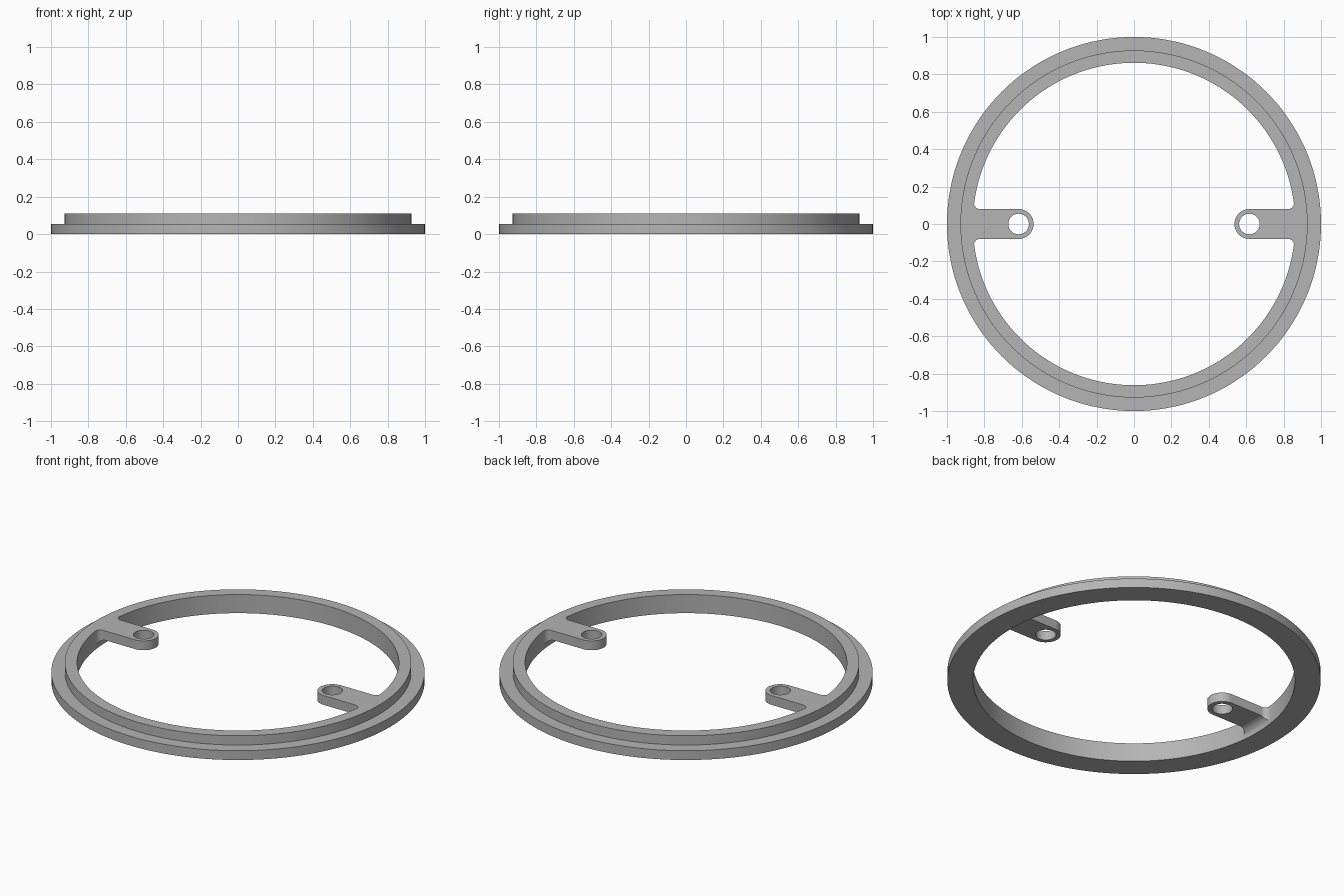
import bpy, bmesh
from math import sin, cos, pi, radians, sqrt, atan2
from mathutils import Matrix

if "Cube" in bpy.data.objects:
    bpy.data.objects.remove(bpy.data.objects["Cube"])

OUTER, STEP, INNER = 1.0, 0.928, 0.862
FLANGE, TOP = 0.055, 0.11
ARM_HALF, HOLE_X, HOLE_R = 0.08, 0.617, 0.055
FILLET, SEGMENTS = 0.03, 144

grey = bpy.data.materials.new("plain grey")
grey.use_nodes = True
grey.diffuse_color = (0.46, 0.46, 0.46, 1)
grey.node_tree.nodes["Principled BSDF"].inputs["Base Color"].default_value = grey.diffuse_color


def finish(bm, name):
    bmesh.ops.recalc_face_normals(bm, faces=bm.faces)
    mesh = bpy.data.meshes.new(name)
    bm.to_mesh(mesh)
    bm.free()
    mesh.materials.append(grey)
    obj = bpy.data.objects.new(name, mesh)
    bpy.context.collection.objects.link(obj)
    return obj


def prism(name, points, direction):
    bm = bmesh.new()
    face = bm.faces.new([bm.verts.new(p) for p in points])
    ext = bmesh.ops.extrude_face_region(bm, geom=[face])["geom"]
    verts = [v for v in ext if isinstance(v, bmesh.types.BMVert)]
    bmesh.ops.translate(bm, verts=verts, vec=direction)
    return finish(bm, name)


def arc(cx, cy, r, start, end, steps):
    angles = [start + (end - start) * i / steps for i in range(steps + 1)]
    return [(cx + r * cos(a), cy + r * sin(a)) for a in angles]


def combine(target, other, operation):
    mod = target.modifiers.new(operation.lower(), "BOOLEAN")
    mod.operation, mod.solver, mod.object = operation, "EXACT", other
    bpy.context.view_layer.objects.active = target
    bpy.ops.object.modifier_apply(modifier=mod.name)
    bpy.data.objects.remove(other)


# Stepped ring, turned from its cross-section
section = [(INNER, 0), (OUTER, 0), (OUTER, FLANGE), (STEP, FLANGE), (STEP, TOP), (INNER, TOP)]
bm = bmesh.new()
loops = [[bm.verts.new((r * cos(2 * pi * i / SEGMENTS), r * sin(2 * pi * i / SEGMENTS), z))
          for r, z in section] for i in range(SEGMENTS)]
for i, a in enumerate(loops):
    b = loops[(i + 1) % SEGMENTS]
    for j in range(len(section)):
        k = (j + 1) % len(section)
        bm.faces.new((a[j], b[j], b[k], a[k]))
ring = finish(bm, "mounting_ring")


def make_arm(turn):
    # Plan outline: rounded tip, blended into the ring wall on both sides
    cy = ARM_HALF + FILLET
    cx = sqrt((INNER - FILLET) ** 2 - cy ** 2)
    blend = arc(cx, cy, FILLET, -pi / 2, atan2(cy, cx), 8)
    blend.append((0.9, blend[-1][1]))
    tip = arc(HOLE_X, 0, ARM_HALF, pi / 2, 3 * pi / 2, 32)
    plan = blend[::-1] + tip + [(x, -y) for x, y in blend]
    arm = prism("arm", [(x, y, -0.05) for x, y in plan], (0, 0, TOP + 0.05))

    # Side profile: thin tab with a curved gusset beneath its root
    gusset = arc(INNER - FLANGE, 0, FLANGE, pi / 2, 0, 10)
    side = [(0.5, FLANGE)] + gusset + [(0.95, 0.001), (0.95, 0.2), (0.5, 0.2)]
    combine(arm, prism("side_cutter", [(x, -0.2, z) for x, z in side], (0, 0.4, 0)), "INTERSECT")

    # Screw hole
    hole = [(x, y, -0.1) for x, y in arc(HOLE_X, 0, HOLE_R, 0, 2 * pi, 48)[:-1]]
    combine(arm, prism("hole_cutter", hole, (0, 0, 0.4)), "DIFFERENCE")
    arm.data.transform(Matrix.Rotation(turn, 4, "Z"))
    return arm


for turn in (0, pi):
    combine(ring, make_arm(turn), "UNION")

bpy.ops.object.select_all(action="DESELECT")
ring.select_set(True)
bpy.context.view_layer.objects.active = ring
bpy.ops.object.shade_smooth_by_angle(angle=radians(30))
